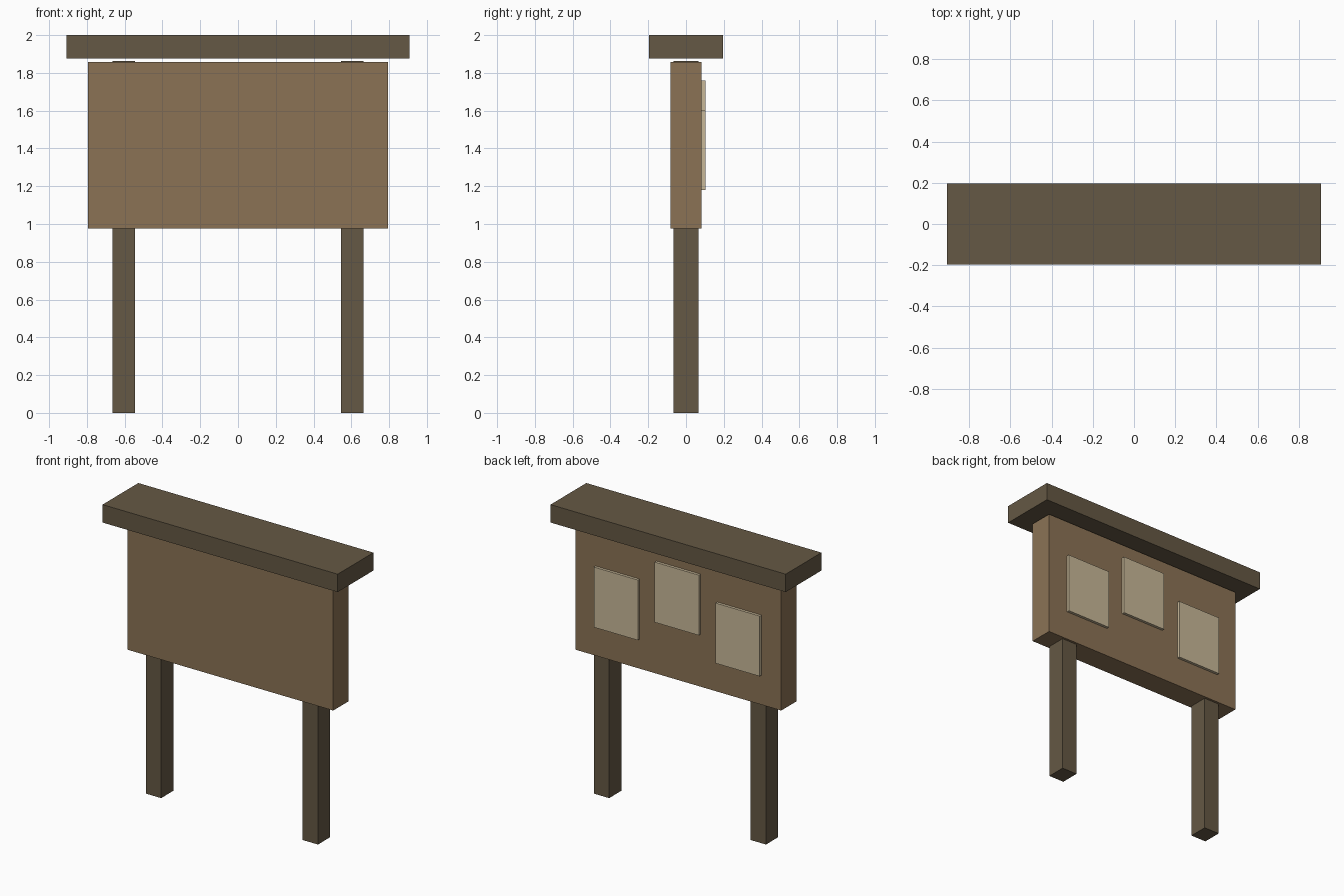
import bpy

cube = bpy.data.objects.get("Cube")
if cube:
    bpy.data.objects.remove(cube, do_unlink=True)


def material(name, rgb):
    mat = bpy.data.materials.new(name)
    mat.use_nodes = True
    color = (*rgb, 1)
    mat.diffuse_color = color
    bsdf = next(n for n in mat.node_tree.nodes if n.type == "BSDF_PRINCIPLED")
    bsdf.inputs["Base Color"].default_value = color
    bsdf.inputs["Roughness"].default_value = 0.9
    return mat


def box(name, x, y, z, mat):
    """Box spanning the given (min, max) range on each axis."""
    spans = (x, y, z)
    bpy.ops.mesh.primitive_cube_add(size=1, location=[(a + b) / 2 for a, b in spans])
    obj = bpy.context.object
    obj.name = name
    obj.scale = [b - a for a, b in spans]
    bpy.ops.object.transform_apply(location=False, rotation=False, scale=True)
    obj.data.materials.append(mat)
    return obj


dark_wood = material("dark wood", (0.130, 0.098, 0.058))
board_wood = material("light brown wood", (0.258, 0.171, 0.091))
paper = material("aged paper", (0.578, 0.479, 0.314))

# Posts run up behind the board faces
for side, cx in (("right", -0.605), ("left", 0.605)):
    box(f"{side}_post", (cx - 0.059, cx + 0.059), (-0.067, 0.067), (0, 1.862), dark_wood)

# Notice board and the roof plank floating just above it
box("board", (-0.793, 0.793), (-0.083, 0.083), (0.975, 1.858), board_wood)
box("roof", (-0.907, 0.907), (-0.197, 0.197), (1.875, 2), dark_wood)

# Notices pinned on the back face
for name, cx, bottom in (("left", 0.47, 1.18), ("middle", 0, 1.34), ("right", -0.47, 1.18)):
    box(f"{name}_notice", (cx - 0.17, cx + 0.17), (0.08, 0.102),
        (bottom, bottom + 0.42), paper)
